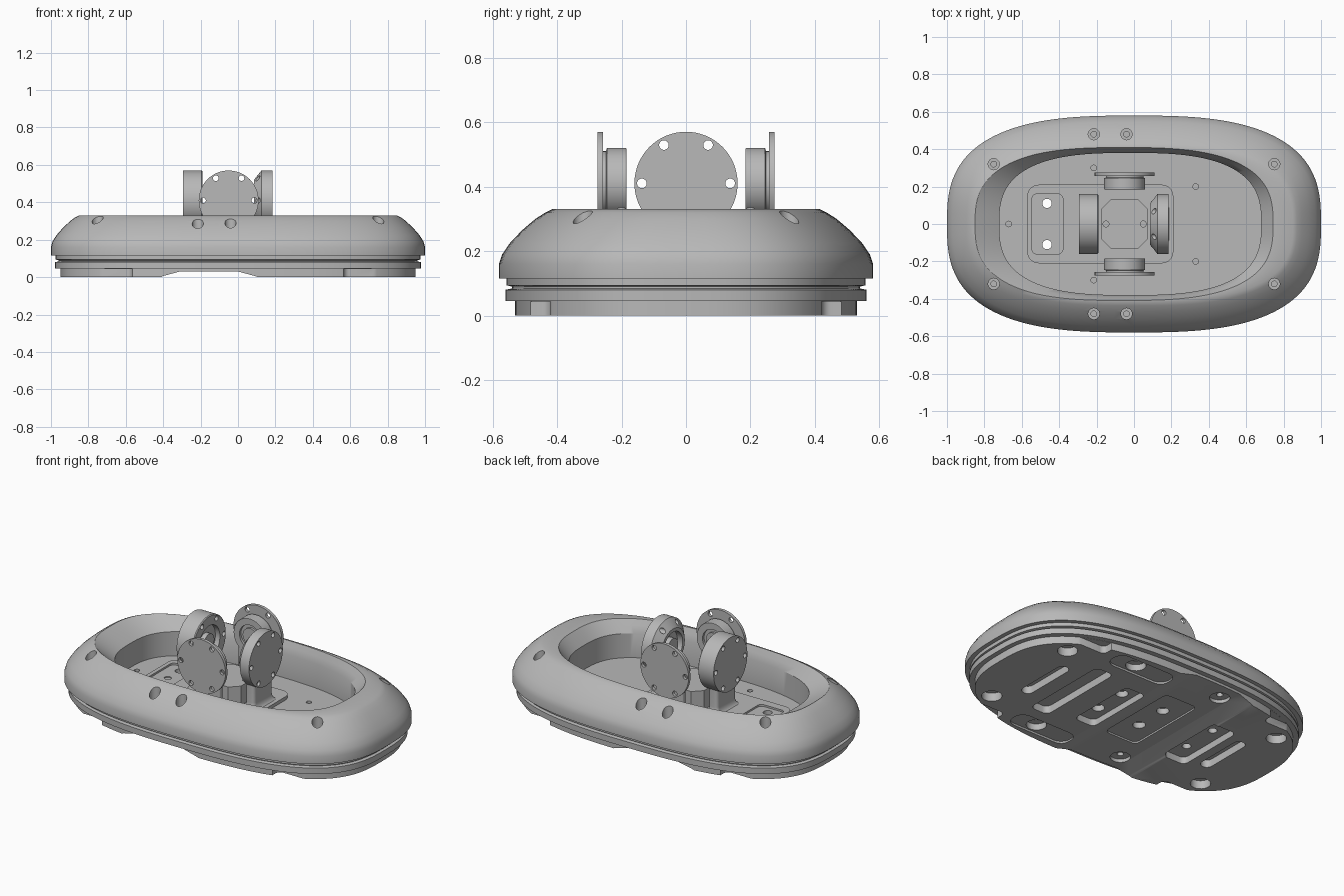
import bpy, bmesh
from math import sin, cos, pi, radians, copysign
from mathutils import Matrix, Vector

cube = bpy.data.objects.get("Cube")
if cube:
    bpy.data.objects.remove(cube)

GREY = (0.48, 0.48, 0.48, 1)
mat = bpy.data.materials.new("plain grey")
mat.use_nodes = True
mat.diffuse_color = GREY
mat.node_tree.nodes["Principled BSDF"].inputs["Base Color"].default_value = GREY


def make(name, bm):
    bmesh.ops.recalc_face_normals(bm, faces=bm.faces)
    me = bpy.data.meshes.new(name)
    bm.to_mesh(me)
    bm.free()
    ob = bpy.data.objects.new(name, me)
    me.materials.append(mat)
    bpy.context.collection.objects.link(ob)
    return ob


def loft(name, rings, closed=False, matrix=Matrix()):
    """Skin a list of point rings; cap both ends unless the loop closes."""
    bm = bmesh.new()
    vs = [[bm.verts.new(matrix @ Vector(p)) for p in r] for r in rings]
    n = len(vs[0])
    pairs = list(zip(vs, vs[1:])) + ([(vs[-1], vs[0])] if closed else [])
    for a, b in pairs:
        for i in range(n):
            j = (i + 1) % n
            bm.faces.new((a[i], a[j], b[j], b[i]))
    if not closed:
        bm.faces.new(vs[0])
        bm.faces.new(vs[-1])
    return make(name, bm)


def oval(a, b, z, cx=0, n=2.8, seg=128):
    pts = []
    for i in range(seg):
        t = 2 * pi * i / seg
        c, s = cos(t), sin(t)
        pts.append((cx + a * copysign(abs(c) ** (2 / n), c),
                    b * copysign(abs(s) ** (2 / n), s), z))
    return pts


def round_box(name, cx, cy, w, h, r, z0, z1, seg=6, flare=0):
    """Rounded box; flare widens its lower end."""
    def ring(z, grow):
        pts = []
        for k, (sx, sy) in enumerate(((1, 1), (-1, 1), (-1, -1), (1, -1))):
            for i in range(seg + 1):
                t = (k + i / seg) * pi / 2
                pts.append((cx + sx * (w / 2 + grow - r) + r * cos(t),
                            cy + sy * (h / 2 + grow - r) + r * sin(t), z))
        return pts
    if not flare:
        return loft(name, [ring(z0, 0), ring(z1, 0)])
    curve = [(z0 + flare * 1.5 * (1 - cos(a)), flare * (1 - sin(a)))
             for a in (i * pi / 12 for i in range(7))]
    return loft(name, [ring(z, g) for z, g in curve] + [ring(z1, 0)])


def rod(name, x, y, r, z0, z1, matrix=Matrix(), seg=24):
    ring = [(x + r * cos(2 * pi * i / seg), y + r * sin(2 * pi * i / seg)) for i in range(seg)]
    return loft(name, [[(px, py, z) for px, py in ring] for z in (z0, z1)], matrix=matrix)


def cut(ob, cutter):
    cutter.hide_render = True
    mod = ob.modifiers.new("cut", 'BOOLEAN')
    mod.operation = 'DIFFERENCE'
    mod.solver = 'EXACT'
    mod.object = cutter
    bpy.context.view_layer.objects.active = ob
    bpy.ops.object.modifier_apply(modifier=mod.name)
    bpy.data.objects.remove(cutter)


# Rounded hull ring with an offset, flared opening
hull = loft("hull_shell", [
    oval(1, .58, .115), oval(1, .58, .16), oval(.992, .57, .19),
    oval(.97, .546, .225), oval(.935, .508, .265), oval(.897, .467, .3),
    oval(.872, .437, .319), oval(.85, .415, .33), oval(.797, .409, .33, -.053),
    oval(.75, .395, .298, -.036), oval(.70, .38, .26, -.02),
    oval(.70, .38, .115, -.02)], closed=True)

# Counterbored screw holes in the hull
screws = [(x, s * y) for x, y in ((.75, .32), (-.75, .32), (-.215, .48), (-.04, .48))
          for s in (1, -1)]
for x, y in screws:
    cut(hull, rod("bore", x, y, .03, .21, .5))
    cut(hull, rod("bore", x, y, .015, .16, .5))

# Stepped base tray: sole, rim, seal groove and floor
tray = loft("base_tray", [
    oval(.95, .53, 0), oval(.95, .53, .045), oval(.978, .56, .045),
    oval(.978, .56, .08), oval(.96, .54, .084), oval(.96, .54, .09),
    oval(.975, .557, .094), oval(.975, .557, .115)])

# Shallow arch across the sole
arch = [(-.43, -.01), (-.40, .006), (-.31, .03), (0, .03), (.09, .006), (.14, -.01)]
cut(tray, loft("arch", [[(x, y, z) for x, z in arch] for y in (-1, 1)]))

# Slots in the sole
for x, w, length, top in ((.63, .07, .36, .045), (.44, .12, .56, .045),
                          (.17, .14, .44, .04), (-.12, .22, .52, .04),
                          (-.465, .15, .44, .04), (-.63, .07, .34, .045)):
    cut(tray, round_box("slot", x, 0, w, length, .034, -.05, top))

# Pockets, screw holes and narrowed end pads, mirrored front to back
for s in (1, -1):
    cut(tray, round_box("pocket", .3, s * .42, .4, .13, .06, -.05, .012))
    for x, y in ((.74, .32), (-.74, .32), (.34, .42), (-.255, .42)):
        cut(tray, rod("sole_hole", x, s * y, .056, -.05, .05))
        cut(tray, rod("sole_hole", x, s * y, .018, -.05, .08))
    for x in (.76, -.76):
        cut(tray, round_box("end_step", x, s * .52, .39, .2, .03, -.05, .044))
    for x, y in ((.33, .2), (-.215, .3)):
        cut(tray, rod("floor_hole", x, s * y, .015, .09, .2))
    for x in (.17, -.12):
        cut(tray, rod("sole_hole", x, s * .1, .035, -.05, .075))
cut(tray, rod("floor_hole", -.67, 0, .015, .09, .2))

# Mounting plate with a recessed pad
plate = round_box("mounting_plate", -.18, 0, .78, .42, .06, .11, .135)
cut(plate, round_box("pad_recess", -.463, 0, .165, .32, .025, .124, .2))
cut(plate, rod("pad_hole", -.465, 0, .02, .118, .2))
for s in (1, -1):
    for ob in (plate, tray):
        cut(ob, rod("pad_hole", -.465, s * .11, .025, -.1, .3))

# Central pedestal with chamfered corners
pedestal = round_box("pedestal", -.05, 0, .25, .26, .05, .12, .25, seg=1)
for x in (-.15, .05):
    cut(pedestal, rod("pedestal_hole", x, 0, .016, .22, .3))

# Four outward-facing drums: (radius, distance from the centre)
CUPPED = [(.001, .17), (.1, .17), (.1, .14), (.155, .14), (.16, .145), (.16, .245),
          (.001, .245)]
BEVELLED = [(.001, .17), (.09, .17), (.09, .135), (.11, .135), (.16, .175), (.16, .235),
            (.001, .235)]
FLANGED = [(.001, .2), (.07, .2), (.07, .185), (.108, .185), (.11, .188), (.11, .245),
           (.1, .248), (.1, .257), (.16, .257), (.16, .275), (.001, .275)]
for name, angle, prof in (("left", 0, BEVELLED), ("right", 180, CUPPED),
                          ("back", 90, FLANGED), ("front", 270, FLANGED)):
    # Local z becomes the outward axis
    m = (Matrix.Translation((-.05, 0, .41)) @ Matrix.Rotation(radians(angle), 4, 'Z')
         @ Matrix.Rotation(pi / 2, 4, 'Y'))
    seg = 64
    drum = loft(name + "_drum", [[(r * cos(2 * pi * i / seg), r * sin(2 * pi * i / seg), d)
                                  for i in range(seg)] for r, d in prof], matrix=m)
    for k in range(6):
        t = k * pi / 3 + pi / 2
        cut(drum, rod("bolt_hole", .137 * cos(t), .137 * sin(t), .015, .1, .3, m, 16))
    rod(name + "_hub", 0, 0, .05, prof[2][1] + .002, .21, m, 32)

# Flared supports under the drums
for s, side in ((1, "left"), (-1, "right")):
    round_box(side + "_support", -.05 + s * .19, 0, .06, .18, .02, .13, .31, flare=.03)
for s, side in ((1, "back"), (-1, "front")):
    round_box(side + "_support", -.05, s * .2, .16, .03, .01, .12, .34)

# Smooth shading with sharp edges kept
bpy.ops.object.select_all(action='DESELECT')
for ob in bpy.context.collection.objects:
    if ob.type == 'MESH' and mat.name in ob.data.materials:
        ob.select_set(True)
        bpy.context.view_layer.objects.active = ob
bpy.ops.object.shade_smooth_by_angle(angle=radians(30))
